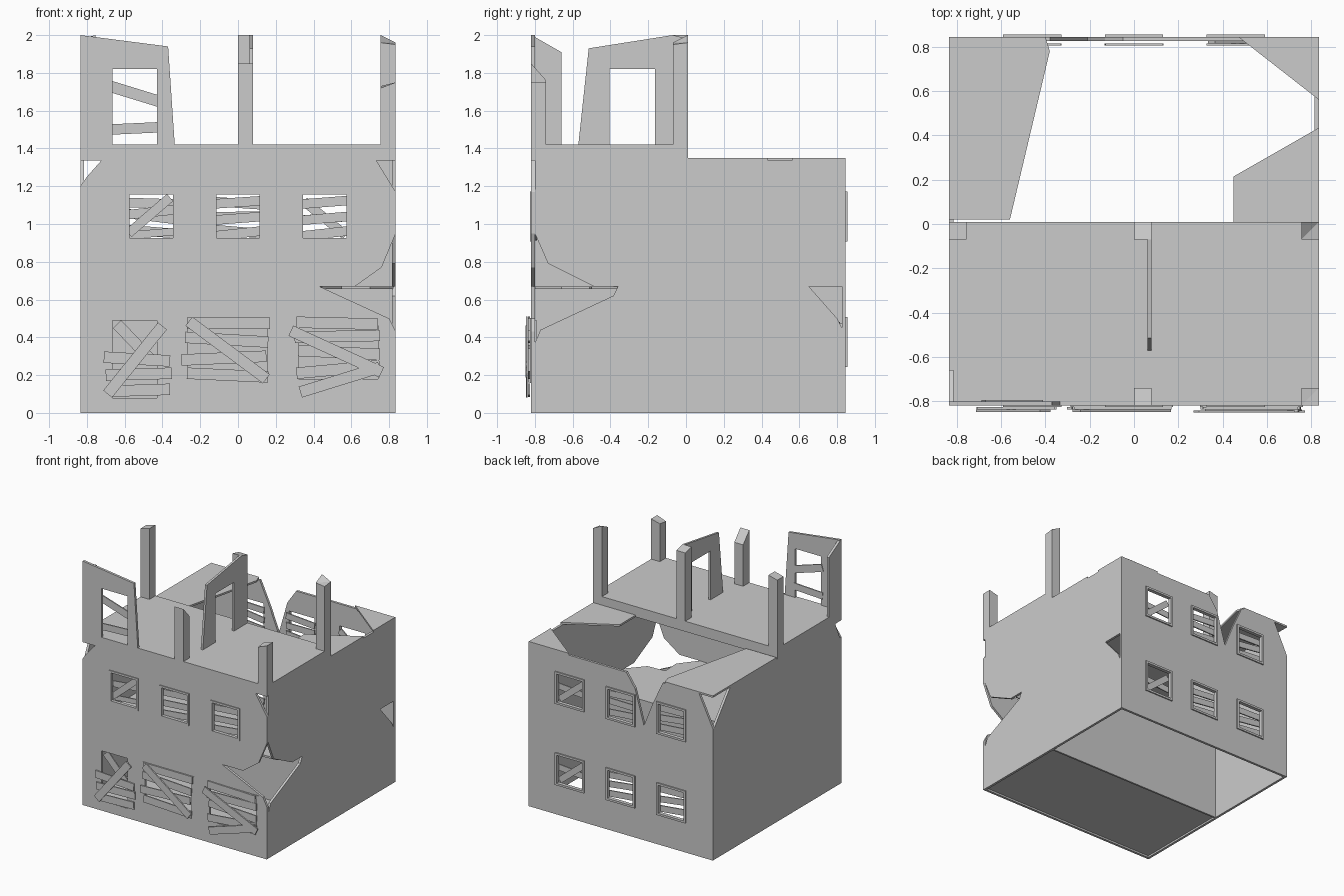
import bpy, math, random
from mathutils import Matrix, Vector

if "Cube" in bpy.data.objects:
    bpy.data.objects.remove(bpy.data.objects["Cube"])

random.seed(4)
R90 = math.radians(90)
ROT = {'front': (R90, 0, 0), 'side': (R90, 0, R90), 'flat': (0, 0, 0)}


def rect(x0, x1, y0, y1):
    return [(x0, y0), (x1, y0), (x1, y1), (x0, y1)]


def square(cx, cz, h):
    return rect(cx - h, cx + h, cz - h, cz + h)


def panel(name, outline, plane, a, b, holes=()):
    """Flat slab of a 2D outline with holes, spanning a..b along its normal."""
    cu = bpy.data.curves.new(name, 'CURVE')
    cu.dimensions, cu.fill_mode, cu.extrude = '2D', 'BOTH', abs(b - a) / 2
    for loop in [outline, *holes]:
        sp = cu.splines.new('POLY')
        sp.points.add(len(loop) - 1)
        for p, (u, v) in zip(sp.points, loop):
            p.co = (u, v, 0, 1)
        sp.use_cyclic_u = True
    tmp = bpy.data.objects.new(name + "_curve", cu)
    bpy.context.collection.objects.link(tmp)
    bpy.context.view_layer.update()
    dg = bpy.context.evaluated_depsgraph_get()
    me = bpy.data.meshes.new_from_object(tmp.evaluated_get(dg))
    bpy.data.objects.remove(tmp)
    for p in me.polygons:
        p.use_smooth = False
    ob = bpy.data.objects.new(name, me)
    bpy.context.collection.objects.link(ob)
    m = (a + b) / 2
    ob.location = {'front': (0, m, 0), 'side': (m, 0, 0), 'flat': (0, 0, m)}[plane]
    ob.rotation_euler = ROT[plane]
    return ob


def box(name, x, y, z, tops=None):
    """Box from ranges; tops gives the four top corner heights."""
    t = tops or [z[1]] * 4
    base = [(x[0], y[0]), (x[1], y[0]), (x[1], y[1]), (x[0], y[1])]
    vs = [(*p, z[0]) for p in base] + [(*p, h) for p, h in zip(base, t)]
    fs = [(3, 2, 1, 0), (4, 5, 6), (4, 6, 7)] + [(i, (i + 1) % 4, (i + 1) % 4 + 4, i + 4) for i in range(4)]
    me = bpy.data.meshes.new(name)
    me.from_pydata(vs, [], fs)
    ob = bpy.data.objects.new(name, me)
    bpy.context.collection.objects.link(ob)
    return ob


def board(name, p, q, y, w=0.055, t=0.01):
    """Plank from p to q in the x-z plane, centred on depth y."""
    d = Vector((q[0] - p[0], q[1] - p[1]))
    n = d.length / 2
    ob = box(name, (-n, n), (-t / 2, t / 2), (-w / 2, w / 2))
    ob.data.transform(Matrix.Rotation(-math.atan2(d.y, d.x), 4, 'Y'))
    ob.location = ((p[0] + q[0]) / 2, y, (p[1] + q[1]) / 2)


XS = (-0.46, 0.0, 0.46)
UP, LOW, H = 1.04, 0.375, 0.115

# outer walls with window openings and broken corners
low_front = [rect(-.665, -.43, .08, .49), rect(-.275, .165, .17, .49), rect(.31, .75, .17, .49)]
panel("front_wall", [(-.835, 0), (.835, 0), (.835, .43), (.8, .5), (.43, .67), (.62, .67), (.76, .77),
                     (.835, .95), (.835, 1.17), (.73, 1.34), (-.72, 1.34), (-.8, 1.25), (-.835, 1.2)],
      'front', -.82, -.80, [square(x, UP, H) for x in XS] + low_front)
panel("back_wall", [(-.835, 0), (.835, 0), (.835, 1.335), (-.05, 1.335), (-.13, 1.22), (-.21, .94),
                    (-.29, 1.14), (-.38, 1.335), (-.71, 1.335), (-.835, 1.08)],
      'front', .825, .845, [square(x, z, H) for x in XS for z in (UP, LOW)])
panel("right_wall", [(-.8, 0), (.825, 0), (.825, .45), (.8, .5), (.65, .67), (.825, .67), (.825, 1.335),
                     (-.8, 1.335), (-.8, .95), (-.73, .79), (-.49, .67), (-.36, .67),
                     (-.385, .62), (-.77, .44), (-.8, .37)], 'side', .815, .835)
panel("left_wall", [(-.8, 0), (.825, 0), (.825, 1.08), (.62, 1.335), (-.74, 1.335), (-.8, 1.2)],
      'side', -.835, -.815)

# floors, partition and roofs; the middle floor is broken away at one corner
box("partition", (-.815, .815), (-.005, .01), (0, .66))
box("ground_floor", (-.815, .815), (-.80, -.005), (.015, .03))
panel("middle_floor", [(-.825, -.81), (.43, -.81), (.55, -.66), (.545, -.51), (.7, -.5), (.825, -.36),
                       (.825, .01), (-.825, .01)], 'flat', .655, .67)
box("front_roof_slab", (-.835, .835), (-.82, .01), (1.335, 1.42))
panel("back_roof_left", [(-.835, .02), (-.56, .02), (-.38, .78), (-.4, .845), (-.835, .845)], 'flat', 1.335, 1.35)
panel("back_roof_corner", [(.47, .845), (.835, .56), (.835, .845)], 'flat', 1.335, 1.35)
panel("back_roof_right", [(.45, .01), (.835, .01), (.835, .435), (.45, .215)], 'flat', 1.335, 1.35)

# small window frames with boards
for y, zs, side in ((-.815, (UP,), 'front'), (.845, (UP, LOW), 'back')):
    for z in zs:
        for x in XS:
            panel(side + "_window_frame", square(x, z, .132), 'front', y - .012, y + .01, [square(x, z, H)])
for i, x in enumerate(XS):
    y = -.795
    if i == 0:
        board("front_window_board", (x - .12, UP - .09), (x + .1, UP + .1), y, .05)
        board("front_window_board", (x - .12, UP + .01), (x + .12, UP + .035), y + .01, .05)
        board("front_window_board", (x - .12, UP - .1), (x + .12, UP - .08), y + .01, .04)
    else:
        for dz in (-.09, -.01, .075):
            t = random.uniform(-.015, .015)
            board("front_window_board", (x - .12, UP + dz - t), (x + .12, UP + dz + t), y, .05)
    for z in (UP, LOW):
        y = .82
        if i == 2:
            board("back_window_board", (x + .11, z - .1), (x - .11, z + .08), y, .05)
            board("back_window_board", (x - .13, z - .02), (x + .13, z), y - .01, .05)
        else:
            for dz in (-.08, 0, .07):
                t = random.uniform(-.02, .02)
                board("back_window_board", (x - .13, z + dz - t), (x + .13, z + dz + t), y - .01, .05)

# large ground floor windows, boarded up
for r in low_front[1:]:
    (x0, z0), (x1, z1) = r[0], r[2]
    panel("shop_window_frame", rect(x0 - .012, x1 + .012, z0 - .012, z1 + .012), 'front', -.825, -.805,
          [rect(x0 + .01, x1 - .01, z0 + .01, z1 - .01)])
planks = [  # x1, z1, x2, z2, depth layer
    (-.71, .295, -.36, .275, 1), (-.70, .20, -.35, .21, 1), (-.67, .115, -.36, .125, 1),
    (-.69, .10, -.40, .46, 2), (-.64, .47, -.45, .27, 0),
    (-.27, .475, .17, .475, 1), (-.28, .40, .16, .375, 1), (-.30, .28, .15, .30, 1), (-.27, .21, .16, .19, 1),
    (-.26, .485, .15, .18, 2),
    (.31, .48, .74, .47, 1), (.30, .40, .75, .41, 1), (.32, .33, .75, .31, 1), (.31, .21, .75, .25, 1),
    (.33, .11, .75, .24, 2), (.28, .435, .76, .215, 3)]
for x1, z1, x2, z2, k in planks:
    board("shop_window_plank", (x1, z1), (x2, z2), (-.797, -.832, -.843, -.846)[k], .06)

# ruined top storey: corner wall with boarded window
panel("upper_front_wall", [(-.835, 1.42), (-.665, 1.42), (-.665, 1.82), (-.43, 1.82), (-.43, 1.42),
                           (-.335, 1.42), (-.37, 1.94), (-.835, 2.0)], 'front', -.82, -.80)
panel("upper_side_wall", [(-.8, 1.42), (-.66, 1.42), (-.66, 1.91), (-.8, 1.99)], 'side', -.835, -.815)
board("upper_board", (-.68, 1.73), (-.42, 1.65), -.80, .06)
board("upper_board", (-.68, 1.50), (-.42, 1.512), -.80, .055)

# inner wall with doorway
panel("upper_inner_wall", [(-.57, 1.42), (-.405, 1.42), (-.405, 1.82), (-.165, 1.82), (-.165, 1.42),
                           (-.07, 1.42), (-.07, 2.0), (-.515, 1.93)], 'side', .062, .08)

# broken posts
posts = [(-.835, -.07, (1.98, 2, 2, 1.98)), (0, -.07, (2, 2, 1.98, 1.98)), (.755, -.07, (1.96, 1.95, 1.96, 2)),
         (0, -.82, (1.85, 1.85, 1.76, 1.76)), (.755, -.82, (1.72, 1.75, 1.75, 1.73))]
for x, y, tops in posts:
    box("post", (x, x + .08), (y, y + .08), (1.42, 2), tops)
